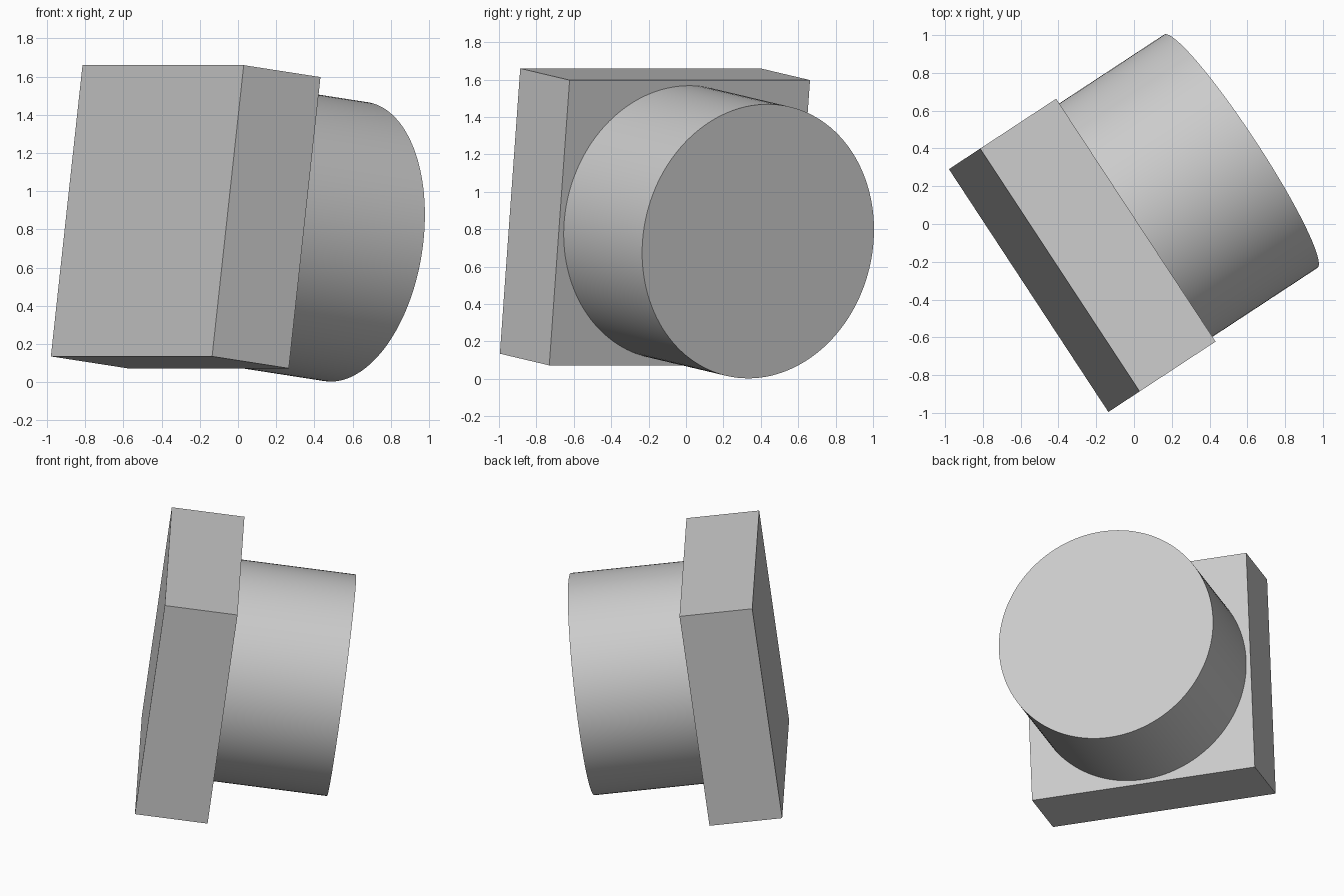
import bpy
import math
from mathutils import Matrix, Vector

cube = bpy.data.objects.get("Cube")
if cube:
    bpy.data.objects.remove(cube, do_unlink=True)

# Single plain grey for the whole model
GREY = (0.6, 0.6, 0.6, 1.0)
grey = bpy.data.materials.new("plain grey")
grey.use_nodes = True
grey.diffuse_color = GREY
grey.node_tree.nodes["Principled BSDF"].inputs["Base Color"].default_value = GREY

# Shared tilted frame: local z runs out of the plate along the cylinder
SIDE, THICK = 1.538, 0.485
RADIUS, LENGTH = 0.739, 0.77
side_axis = Vector((0.549, -0.836, 0)).normalized()
tilt = math.radians(7.4)
out_axis = (Vector((-side_axis.y, side_axis.x, 0)) * math.cos(tilt)
            - Vector((0, 0, math.sin(tilt))))
up_axis = side_axis.cross(out_axis)
frame = Matrix((up_axis, side_axis, out_axis)).transposed().to_4x4()
frame.translation = (-0.274, -0.166, 0.866)


def finish(name, offset):
    """Name, colour and place the active part along the shared axis."""
    part = bpy.context.object
    part.name = name
    part.data.materials.append(grey)
    part.matrix_world = frame @ Matrix.Translation((0, 0, offset))
    return part


# Square base plate
bpy.ops.mesh.primitive_cube_add(size=1)
plate = finish("base_plate", 0)
plate.data.transform(Matrix.Diagonal((SIDE, SIDE, THICK, 1)))

# Round boss standing on the plate
bpy.ops.mesh.primitive_cylinder_add(vertices=128, radius=RADIUS, depth=LENGTH)
finish("round_boss", (THICK + LENGTH) / 2)
bpy.ops.object.shade_smooth_by_angle(angle=math.radians(30))
